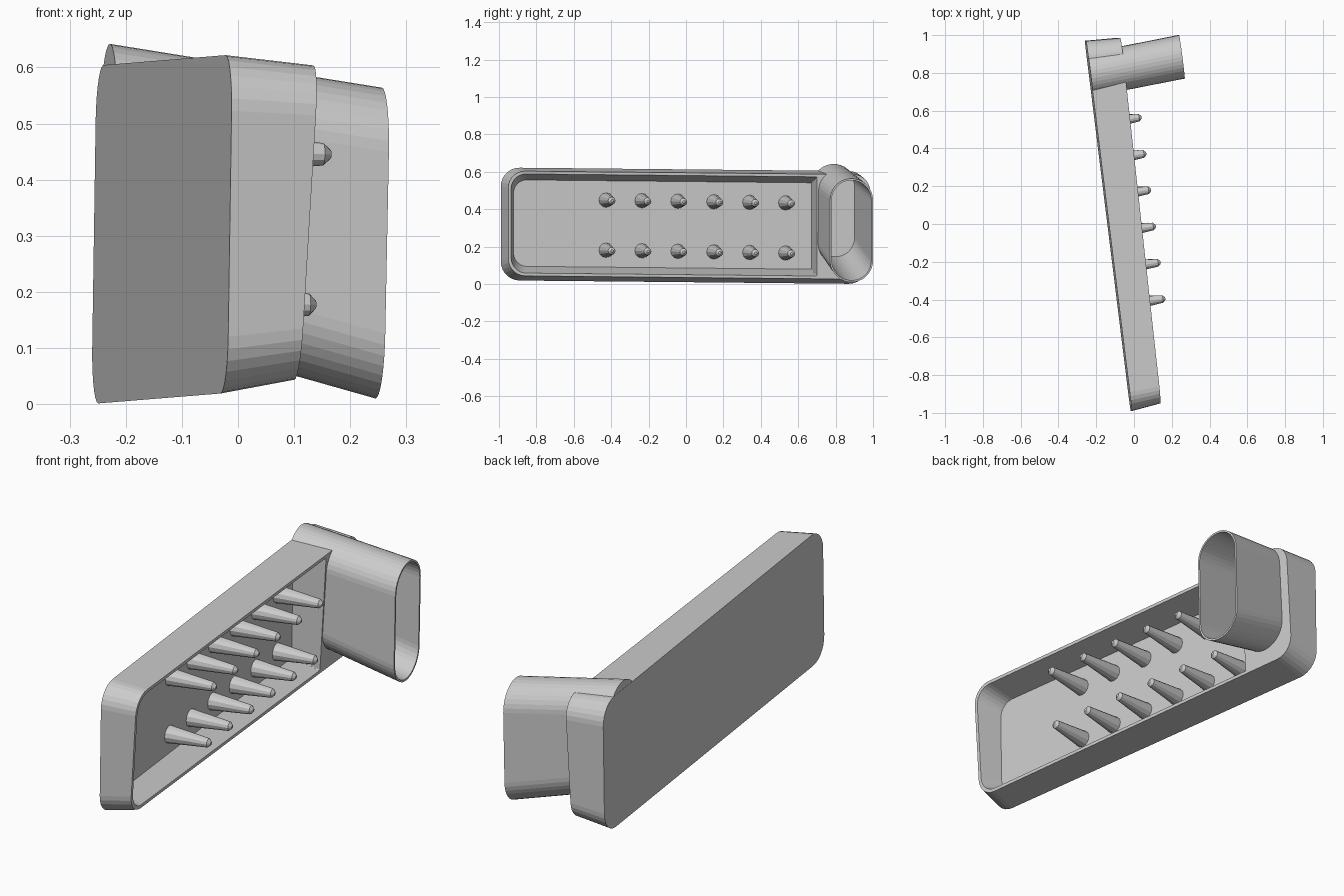
import bpy, bmesh, math
from mathutils import Vector

if "Cube" in bpy.data.objects:
    bpy.data.objects.remove(bpy.data.objects["Cube"])

grey = bpy.data.materials.new("light_grey")
grey.diffuse_color = (0.6, 0.6, 0.6, 1)
grey.use_nodes = True
grey.node_tree.nodes["Principled BSDF"].inputs["Base Color"].default_value = grey.diffuse_color


def x_back(y, z):
    return -0.137 - 0.1235 * y + 0.015 * (z - 0.3)


def x_rim(y, z):
    return 0.138 - 0.109 * (y + 0.95) + 0.06 * (z - 0.5)


def x_mouth(y, z):
    return 0.25 - 0.13 * (y - 0.885) + 0.02 * (z - 0.3)


def loop(y0, y1, z0, z1, r_near, r_far, plane, off=0.0, shear=0.01, seg=7):
    """Rounded rectangle lying in a slanted plane given as x(y, z)."""
    pts = []
    for cy, cz, r, a0 in ((y1 - r_far, z1 - r_far, r_far, 0),
                          (y0 + r_near, z1 - r_near, r_near, 90),
                          (y0 + r_near, z0 + r_near, r_near, 180),
                          (y1 - r_far, z0 + r_far, r_far, 270)):
        for i in range(seg + 1):
            a = math.radians(a0 + 90 * i / seg)
            y = cy + r * math.cos(a)
            z = cz + r * math.sin(a) - shear * y
            pts.append(Vector((plane(y, z) + off, y, z)))
    return pts


def skin(name, rings):
    """Closed mesh through a chain of rings, capped at both ends."""
    bm = bmesh.new()
    vs = [[bm.verts.new(p) for p in ring] for ring in rings]
    n = len(rings[0])
    for a, b in zip(vs, vs[1:]):
        for i in range(n):
            j = (i + 1) % n
            bm.faces.new((a[i], a[j], b[j], b[i]))
    bm.faces.new(vs[0][::-1])
    bm.faces.new(vs[-1])
    bmesh.ops.recalc_face_normals(bm, faces=bm.faces)
    me = bpy.data.meshes.new(name)
    bm.to_mesh(me)
    bm.free()
    me.materials.append(grey)
    ob = bpy.data.objects.new(name, me)
    bpy.context.collection.objects.link(ob)
    return ob


# Tray: back plate, drafted outer wall, rim, then the cavity down to its floor
tray = skin("tray", [
    loop(-0.99, 0.97, 0.01, 0.613, 0.1, 0.1, x_back),
    loop(-0.95, 0.985, 0.035, 0.595, 0.09, 0.09, x_rim),
    loop(-0.935, 0.70, 0.05, 0.58, 0.08, 0.004, x_rim),
    loop(-0.922, 0.67, 0.086, 0.548, 0.07, 0.004, x_back, 0.03)])


# Oval tube: flared and leaning from the back plate to its open mouth
def oval(t, wall):
    y = 0.79 + 0.095 * t
    z = 0.394 - 0.107 * t
    w, h = 0.115 - wall, 0.248 + 0.029 * t - wall

    def plane(py, pz):
        return x_back(py, pz) * (1 - t) + x_mouth(py, pz) * t
    return loop(y - w, y + w, z - h, z + h, w, w, plane, 0.001, 0, 9)


tube = skin("oval_tube", [oval(0, 0), oval(1, 0), oval(1, 0.009), oval(0.09, 0.012)])

# Clear the tray material out of the tube's hollow
cutter = skin("hollow_cutter", [oval(1, 0.005), oval(0.08, 0.008)])
cutter.hide_render = True
mod = tray.modifiers.new("hollow", "BOOLEAN")
mod.operation = "DIFFERENCE"
mod.solver = "EXACT"
mod.object = cutter
bpy.context.view_layer.objects.active = tray
bpy.ops.object.modifier_apply(modifier=mod.name)
bpy.data.objects.remove(cutter)


# Pegs: two rows of tapered pins with bevelled tips
def peg(name, base, tip):
    axis = tip - base
    q = axis.to_track_quat("Z", "Y")
    rings = []
    for t, r in ((0, 0.04), (0.94, 0.02), (1, 0.007)):
        rings.append([base + axis * t + q @ Vector((r * math.cos(a), r * math.sin(a), 0))
                      for a in (math.tau * k / 12 for k in range(12))])
    skin(name, rings)


for row, z0, dx in (("upper", 0.445, 0.0), ("lower", 0.177, -0.027)):
    for i in range(6):
        y = -0.395 + 0.192 * i
        z = z0 - 0.003 * i
        tip = Vector((0.165 - 0.131 * (y + 0.39) + dx, y, z))
        by = y - 0.033
        peg(f"{row}_peg_{i + 1}", Vector((x_back(by, z) + 0.022, by, z + 0.004)), tip)
